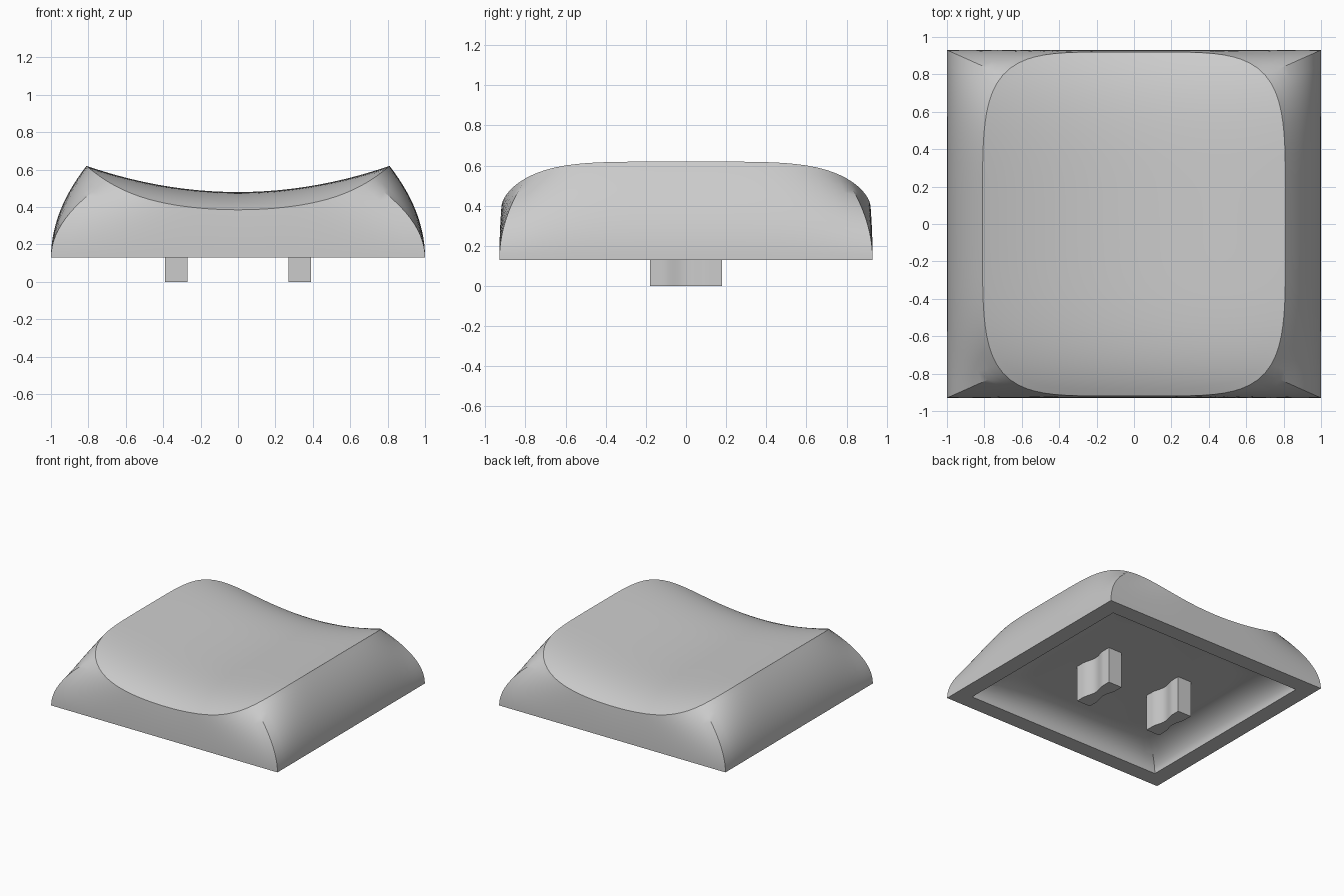
import bpy, bmesh, math

cube = bpy.data.objects.get("Cube")
if cube:
    bpy.data.objects.remove(cube, do_unlink=True)

GREY = (0.6, 0.6, 0.6, 1)
mat = bpy.data.materials.new("light grey plastic")
mat.use_nodes = True
mat.diffuse_color = GREY
mat.node_tree.nodes["Principled BSDF"].inputs["Base Color"].default_value = GREY

N = 128          # points around each ring, a multiple of 8 so corners are hit
BASE = 0.13      # underside of the cap
CEILING = 0.29   # roof of the hollow


def outline(i, a, b, n=None):
    """Point i of a superellipse; no exponent gives a sharp rectangle."""
    t = 2 * math.pi * i / N
    c, s = math.cos(t), math.sin(t)
    if n:
        r = (abs(c) ** n + abs(s) ** n) ** (1 / n)
    else:
        r = max(abs(c), abs(s))
    return a * c / r, b * s / r


def dish(x, y):
    """Scooped top that rolls off toward front and back."""
    return 0.48 + 0.213 * x * x - 0.095 * abs(y / 0.92) ** 5


def finish(bm, name):
    bmesh.ops.recalc_face_normals(bm, faces=bm.faces)
    mesh = bpy.data.meshes.new(name)
    bm.to_mesh(mesh)
    bm.free()
    mesh.materials.append(mat)
    obj = bpy.data.objects.new(name, mesh)
    bpy.context.collection.objects.link(obj)
    bpy.ops.object.select_all(action="DESELECT")
    obj.select_set(True)
    bpy.context.view_layer.objects.active = obj
    bpy.ops.object.shade_smooth_by_angle(angle=math.radians(30))
    return obj


def mix(p, q, t):
    return p[0] + (q[0] - p[0]) * t, p[1] + (q[1] - p[1]) * t


# Cap: rings run from the hollow's roof, over the rim and walls, to the dish centre
rings = []
STEPS = 14
for k in range(STEPS + 1):                      # hollow walls, coved into the roof
    a = math.pi / 2 * (1 - k / STEPS)
    ring = []
    for i in range(N):
        x, y = mix(outline(i, 0.87, 0.8), outline(i, 0.64, 0.6, 4), 1 - math.cos(a))
        ring.append((x, y, BASE + (CEILING - BASE) * math.sin(a)))
    rings.append(ring)
for k in range(STEPS + 1):                      # bulging outer walls
    t = k / STEPS
    ring = []
    for i in range(N):
        rim = outline(i, 0.81, 0.92, 4.8)
        x, y = mix(outline(i, 1, 0.93), rim, t * t)
        ring.append((x, y, BASE + (dish(*rim) - BASE) * t))
    rings.append(ring)
for k in range(1, 24):                          # scooped top
    s = 1 - k / 24
    ring = []
    for i in range(N):
        x, y = outline(i, 0.81 * s, 0.92 * s, 4.8)
        ring.append((x, y, dish(x, y)))
    rings.append(ring)

bm = bmesh.new()
loops = [[bm.verts.new(p) for p in ring] for ring in rings]
for lo, hi in zip(loops, loops[1:]):
    for i in range(N):
        j = (i + 1) % N
        bm.faces.new((lo[i], lo[j], hi[j], hi[i]))
bm.faces.new(loops[0])
centre = bm.verts.new((0, 0, dish(0, 0)))
for i in range(N):
    bm.faces.new((loops[-1][i], loops[-1][(i + 1) % N], centre))
finish(bm, "cap")

# Two waisted stems below the cap
for side, name in ((1, "left_stem"), (-1, "right_stem")):
    ys = [-0.18] + [-0.12 + 0.24 * k / 16 for k in range(17)] + [0.18]
    half = [0.06 - 0.011 * (1 + math.cos(math.pi * min(1, abs(y) / 0.12))) for y in ys]
    profile = [(w, y) for w, y in zip(half, ys)]
    profile += [(-w, y) for w, y in reversed(profile)]
    bm = bmesh.new()
    face = bm.faces.new([bm.verts.new((side * 0.33 + x, y, 0)) for x, y in profile])
    top = bmesh.ops.extrude_face_region(bm, geom=[face])["geom"]
    bmesh.ops.translate(bm, vec=(0, 0, CEILING + 0.02),
                        verts=[v for v in top if isinstance(v, bmesh.types.BMVert)])
    finish(bm, name)
